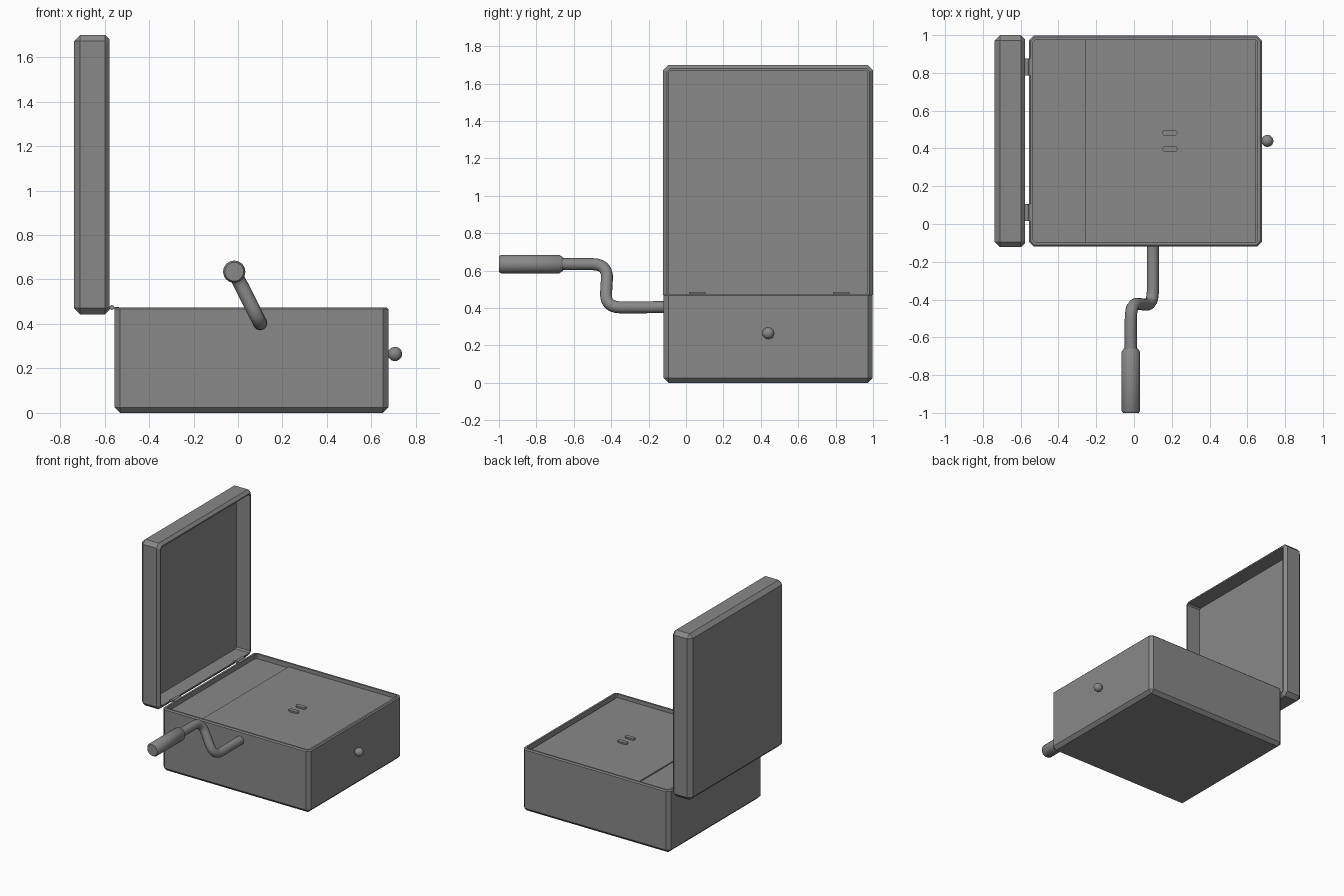
import bpy, bmesh, math
from mathutils import Vector, Matrix

if "Cube" in bpy.data.objects:
    bpy.data.objects.remove(bpy.data.objects["Cube"])

# Dark grey finish shared by all parts
dark = bpy.data.materials.new("dark_grey")
dark.diffuse_color = (.25, .25, .25, 1)
dark.use_nodes = True
dark.node_tree.nodes["Principled BSDF"].inputs["Base Color"].default_value = dark.diffuse_color


def finish(bm, name):
    bmesh.ops.recalc_face_normals(bm, faces=bm.faces)
    me = bpy.data.meshes.new(name)
    bm.to_mesh(me)
    bm.free()
    me.materials.append(dark)
    ob = bpy.data.objects.new(name, me)
    bpy.context.collection.objects.link(ob)
    return ob


def smooth(ob):
    bpy.ops.object.select_all(action='DESELECT')
    ob.select_set(True)
    bpy.context.view_layer.objects.active = ob
    bpy.ops.object.shade_smooth_by_angle(angle=math.radians(35))


def cube(lo, hi):
    bm = bmesh.new()
    bmesh.ops.create_cube(bm, size=1)
    for v in bm.verts:
        v.co = Vector([a + (b - a) * (c + .5) for a, b, c in zip(lo, hi, v.co)])
    return bm


def box(name, lo, hi):
    return finish(cube(lo, hi), name)


def tray(name, lo, hi, open_dir, chamfer, rim, wall, depth):
    """Chamfered box hollowed out from the face pointing along open_dir."""
    d = Vector(open_dir)
    bm = cube(lo, hi)

    def mouth():
        bm.normal_update()
        return max((f for f in bm.faces if f.normal.dot(d) > .99), key=lambda f: f.calc_area())
    top = set(mouth().edges)
    bmesh.ops.bevel(bm, geom=[e for e in bm.edges if e not in top],
                    offset=chamfer, segments=1, affect='EDGES')
    bmesh.ops.bevel(bm, geom=list(mouth().edges), offset=rim, segments=1, affect='EDGES')
    bmesh.ops.inset_region(bm, faces=[mouth()], thickness=wall - rim, use_even_offset=True)
    r = bmesh.ops.extrude_discrete_faces(bm, faces=[mouth()])
    bmesh.ops.translate(bm, verts=r['faces'][0].verts, vec=-d * depth)
    return finish(bm, name)


def lathe_y(name, x, z, profile, n=24):
    """Solid of revolution about a line parallel to y; profile = (radius, y)."""
    bm = bmesh.new()
    rings = [[bm.verts.new((x + r * math.cos(2 * math.pi * i / n), y,
                            z + r * math.sin(2 * math.pi * i / n))) for i in range(n)]
             for r, y in profile]
    for a, b in zip(rings, rings[1:]):
        for i in range(n):
            bm.faces.new((a[i], a[(i + 1) % n], b[(i + 1) % n], b[i]))
    bm.faces.new(rings[0])
    bm.faces.new(rings[-1])
    smooth(finish(bm, name))


def rounded(points, radius, steps=6):
    """Polyline with its inner corners rounded off."""
    pts = [Vector(p) for p in points]
    out = [pts[0]]
    for a, p, b in zip(pts, pts[1:], pts[2:]):
        s, e = p + (a - p).normalized() * radius, p + (b - p).normalized() * radius
        for i in range(steps + 1):
            t = i / steps
            out.append(s * (1 - t) ** 2 + p * 2 * t * (1 - t) + e * t * t)
    return out + [pts[-1]]


# Case and open lid
tray("case", (-.556, -.119, 0), (.677, .997, .475), (0, 0, 1), .025, .008, .022, .44)
tray("lid", (-.738, -.122, .443), (-.578, 1.0, 1.70), (1, 0, 0), .028, .02, .03, .115)

# Inner deck: main plate and slightly lower side plate
box("main_plate", (-.26, -.097, .42), (.645, .975, .447))
box("side_plate", (-.534, -.097, .41), (-.26, .975, .438))

# Two small round-ended pads in the middle of the main plate
for i, y in enumerate((.397, .483)):
    bm = bmesh.new()
    bmesh.ops.create_cone(bm, cap_ends=True, segments=18, radius1=.016, radius2=.016,
                          depth=.03, matrix=Matrix.Rotation(math.radians(10), 4, 'Z'))
    for v in bm.verts:
        v.co.x += math.copysign(.024, v.co.x)
    bmesh.ops.translate(bm, verts=bm.verts, vec=(.19, y, .444))
    smooth(finish(bm, f"plate_pad_{i}"))

# Hinges
for i, y in enumerate((.06, .83)):
    lathe_y(f"hinge_pin_{i}", -.567, .474, [(.011, y - .045), (.011, y + .045)], 12)
    box(f"hinge_leaf_{i}", (-.59, y - .045, .468), (-.535, y + .045, .477))

# Crank arm and grip
cu = bpy.data.curves.new("crank_arm", 'CURVE')
cu.dimensions = '3D'
cu.bevel_depth, cu.bevel_resolution, cu.use_fill_caps = .032, 4, True
cu.materials.append(dark)
path = rounded([(.1, -.09, .405), (.1, -.432, .403), (-.017, -.418, .635), (-.017, -.69, .635)], .085)
sp = cu.splines.new('POLY')
sp.points.add(len(path) - 1)
for p, c in zip(sp.points, path):
    p.co = (*c, 1)
sp.use_smooth = True
bpy.context.collection.objects.link(bpy.data.objects.new("crank_arm", cu))
lathe_y("crank_grip", -.017, .635,
        [(.036, -.658), (.05, -.678), (.05, -.988), (.042, -1.0)])

# Front knob
bm = bmesh.new()
bmesh.ops.create_uvsphere(bm, u_segments=20, v_segments=12, radius=.032,
                          matrix=Matrix.Translation((.706, .44, .265)))
smooth(finish(bm, "latch_knob"))
